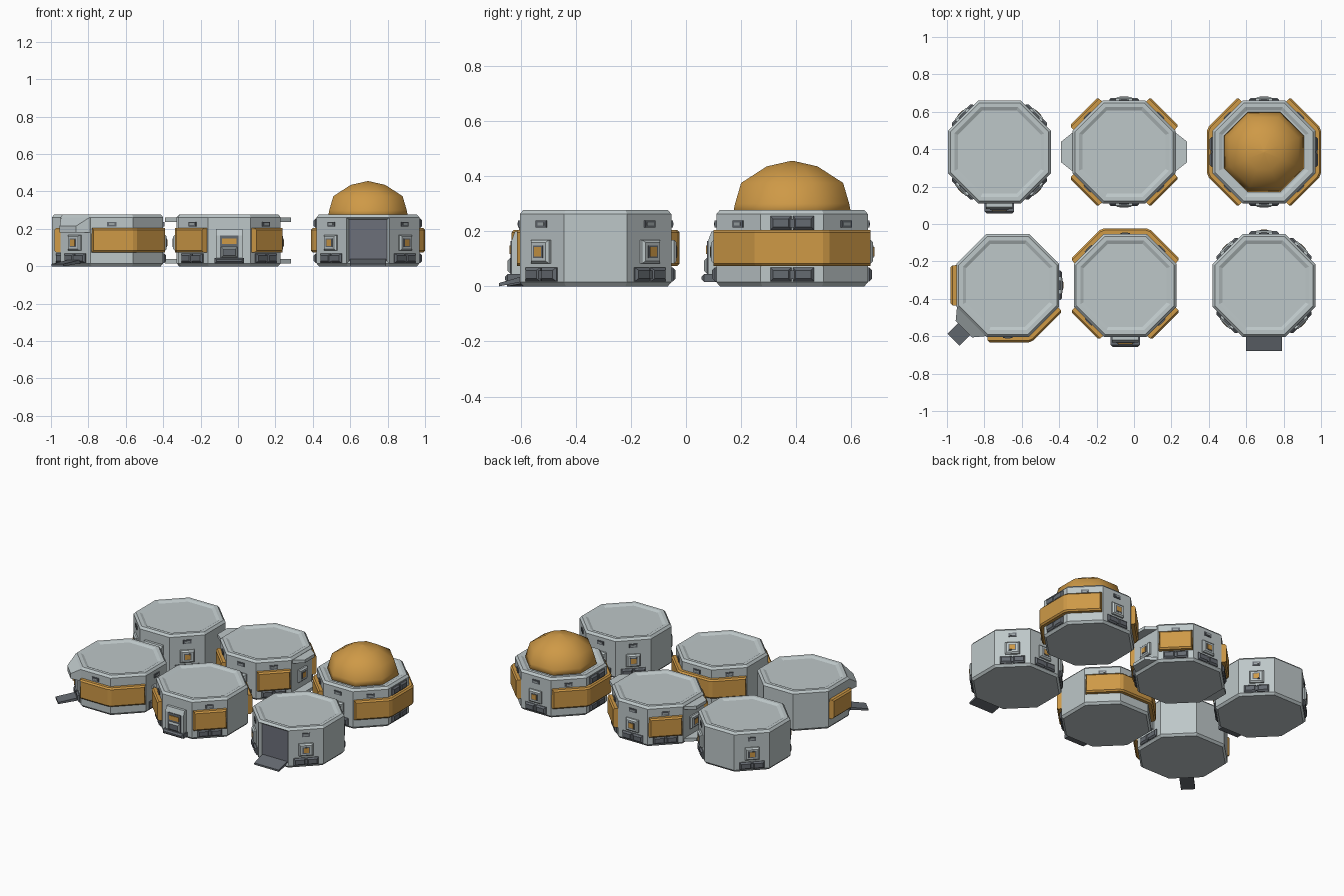
import bpy, bmesh, math

if "Cube" in bpy.data.objects:
    bpy.data.objects.remove(bpy.data.objects["Cube"])

# colours (linear)
COLOURS = {
    "wall_grey": (0.51, 0.57, 0.58), "trim_grey": (0.34, 0.38, 0.39),
    "dark_grey": (0.13, 0.145, 0.165), "door_slate": (0.15, 0.16, 0.195),
    "amber": (0.62, 0.32, 0.062),
}
NAMES = list(COLOURS)
MATS = []
for name, c in COLOURS.items():
    m = bpy.data.materials.new(name)
    m.diffuse_color = (*c, 1)
    m.use_nodes = True
    m.node_tree.nodes["Principled BSDF"].inputs["Base Color"].default_value = m.diffuse_color
    MATS.append(m)
WALL, TRIM, DARK, DOOR, AMBER = range(5)

R = 0.275                       # distance from module centre to a wall
T = math.tan(math.pi / 8)
E, NE, N, NW, W, SW, S, SE = range(0, 360, 45)


def finish(bm, name, centre):
    bmesh.ops.recalc_face_normals(bm, faces=bm.faces)
    me = bpy.data.meshes.new(name)
    bm.to_mesh(me)
    bm.free()
    for m in MATS:
        me.materials.append(m)
    ob = bpy.data.objects.new(name, me)
    ob.location = (*centre, 0)
    bpy.context.collection.objects.link(ob)
    return ob


def on_face(ang, u, out, z):
    """Point on a wall: u along it, out from the centre, z up."""
    a = math.radians(ang)
    return (out * math.cos(a) - u * math.sin(a), out * math.sin(a) + u * math.cos(a), z)


def loft(bm, rings, mats, cap0, cap1):
    """Skin closed rings of points; one colour per gap, plus two caps."""
    vs = [[bm.verts.new(p) for p in r] for r in rings]
    n = len(vs[0])
    for a, b, m in zip(vs, vs[1:], mats):
        for i in range(n):
            j = (i + 1) % n
            bm.faces.new((a[i], a[j], b[j], b[i])).material_index = m
    bm.faces.new(vs[0]).material_index = cap0
    bm.faces.new(vs[-1]).material_index = cap1


def octagon(r, z):
    k = r / math.cos(math.pi / 8)
    return [(k * math.cos(math.pi / 8 + i * math.pi / 4),
             k * math.sin(math.pi / 8 + i * math.pi / 4), z) for i in range(8)]


def plate(bm, ang, u, hw, z0, z1, o0, o1, mat, ch=0.0, cap=None):
    """Block on a wall; ch tapers its outer face."""
    def ring(o, c):
        return [on_face(ang, u + sx * (hw - c), o, z) for sx, z in
                ((-1, z0 + c), (1, z0 + c), (1, z1 - c), (-1, z1 - c))]
    loft(bm, [ring(o0, 0), ring(o1 - ch, 0), ring(o1, ch)], [mat, mat],
         mat, mat if cap is None else cap)


def vent(bm, ang):
    plate(bm, ang, 0, 0.026, 0.213, 0.238, R - 0.01, R + 0.006, DARK)
    plate(bm, ang, 0, 0.016, 0.220, 0.231, R, R + 0.008, TRIM)


def humps(bm, ang, z0=0.018):
    for u in (-0.041, 0.041):
        plate(bm, ang, u, 0.038, z0, z0 + 0.05, R - 0.01, R + 0.015, DARK, 0.010)
    plate(bm, ang, 0, 0.012, z0 + 0.008, z0 + 0.04, R - 0.01, R + 0.010, DARK)


def window(bm, ang):
    plate(bm, ang, 0, 0.046, 0.083, 0.168, R - 0.01, R + 0.019, WALL, 0.009)
    plate(bm, ang, 0, 0.024, 0.103, 0.148, R, R + 0.021, DARK)
    plate(bm, ang, 0, 0.017, 0.109, 0.142, R, R + 0.023, AMBER)


def window_unit(bm, ang):
    window(bm, ang)
    vent(bm, ang)
    humps(bm, ang)


def terminal(bm, ang):
    """Large console with hood, screen and dark foot."""
    def ring(s):
        return [on_face(ang, s, o, z) for o, z in
                ((R - 0.01, 0.018), (R + 0.03, 0.018), (R + 0.03, 0.165),
                 (R + 0.018, 0.198), (R - 0.01, 0.198))]
    loft(bm, [ring(-0.07), ring(0.07)], [WALL], WALL, WALL)
    plate(bm, ang, 0, 0.050, 0.045, 0.165, R, R + 0.034, DARK)
    plate(bm, ang, 0, 0.038, 0.118, 0.148, R, R + 0.038, AMBER)
    plate(bm, ang, 0, 0.045, 0.045, 0.105, R, R + 0.045, TRIM, 0.012, DARK)
    plate(bm, ang, 0, 0.078, 0.015, 0.045, R, R + 0.054, DARK, 0.01)


def band(bm, first, count):
    """Amber armour band with chamfered corners around neighbouring walls."""
    prof = [(R - 0.01, 0.073), (R + 0.021, 0.073), (R + 0.030, 0.083),
            (R + 0.030, 0.195), (R + 0.021, 0.205), (R - 0.01, 0.205)]
    last = first + 45 * (count - 1)

    def end(ang, s):
        return [on_face(ang, s * (0.108 - max(0, o - R - 0.02)), o, z) for o, z in prof]
    rings = [end(first, -1)]
    for k in range(count - 1):
        for a, s in ((first + 45 * k, 1), (first + 45 * k + 45, -1)):
            rings.append([on_face(a, s * (o * T - 0.014 * (o > R)), o, z) for o, z in prof])
    rings.append(end(last, 1))
    loft(bm, rings, [AMBER] * (len(rings) - 1), AMBER, AMBER)


def wedge(bm, ang, w0, w1, o0, o1, z0, z1, z2, mat):
    """Narrowing block whose top goes from z1 at the wall to z2 outside."""
    def ring(o, w, zt):
        return [on_face(ang, u, o, z) for u, z in ((-w, z0), (w, z0), (w, zt), (-w, zt))]
    loft(bm, [ring(o0, w0, z1), ring(o1, w1, z2)], [mat], mat, mat)


def ramp(bm, ang, hw, o0, o1):
    def ring(u):
        return [on_face(ang, u, o, z) for o, z in
                ((o0, 0.018), (o0, 0.038), (o1, 0.012), (o1, 0.0))]
    loft(bm, [ring(-hw), ring(hw)], [DARK], DARK, DARK)


def shell(name, centre, door=None):
    """Octagonal hull with chamfered base and recessed roof panel."""
    bm = bmesh.new()
    rings = [octagon(r, z) for r, z in ((0.262, 0), (R, 0.015), (R, 0.262),
                                        (0.262, 0.277), (0.240, 0.277), (0.222, 0.268))]
    loft(bm, rings, [WALL] * 5, WALL, WALL)
    bmesh.ops.recalc_face_normals(bm, faces=bm.faces)
    if door is not None:
        d = on_face(door, 0, 1, 0)
        f = next(g for g in bm.faces if g.normal.x * d[0] + g.normal.y * d[1] > 0.99)
        bmesh.ops.inset_individual(bm, faces=[f], thickness=0.018, depth=-0.018)
        f.material_index = DOOR
    finish(bm, name + "_hull", centre)


def details(name, centre, items):
    bm = bmesh.new()
    for fn, *args in items:
        fn(bm, *args)
    finish(bm, name, centre)


DIAG = (NE, NW, SW, SE)
A, B, C = (-0.72, 0.385), (-0.053, 0.385), (0.695, 0.385)
D, E2, F = (-0.675, -0.328), (-0.047, -0.328), (0.695, -0.328)

# storage module, back left
shell("storage", A)
details("storage_windows", A, [(window_unit, a) for a in DIAG])
details("storage_console", A, [(terminal, S)])

# junction module with docking collars, back middle
shell("junction", B)
details("junction_armour", B, [(band, a, 1) for a in DIAG])
details("junction_fittings", B, [(f, a) for a in DIAG for f in (vent, humps)]
        + [(window_unit, N), (window_unit, S), (window, E), (window, W)])
details("junction_collars", B, [(wedge, a, 0.112, 0.055, R - 0.01, 0.337, z, z + 0.022, z + 0.022, WALL)
                                for a in (E, W) for z in (0.016, 0.238)])

# domed module, back right
shell("dome_module", C)
details("dome_armour", C, [(band, NW, 3), (band, SE, 3)])
details("dome_fittings", C, [(window_unit, N), (window_unit, S)] + [(vent, a) for a in DIAG]
        + [(humps, a, z) for a in (E, W) for z in (0.018, 0.205)])
bm = bmesh.new()
loft(bm, [octagon(r, z) for r, z in ((0.215, 0.26), (0.207, 0.30), (0.185, 0.375), (0.092, 0.435),
                                    (0.004, 0.455))], [AMBER] * 4, AMBER, AMBER)
dome = finish(bm, "amber_dome", C)
for p in dome.data.polygons:
    p.use_smooth = True

# entry module with corner canopy and ramp, front left
shell("porch_module", D)
details("porch_armour", D, [(band, S, 2), (band, W, 1)])
details("porch_fittings", D, [(window_unit, E), (vent, S), (window, SW), (humps, SW)])
details("porch_canopy", D, [(wedge, SW, 0.113, 0.062, R - 0.005, 0.332, 0.18, 0.266, 0.215, WALL)])
details("porch_ramp", D, [(ramp, SW, 0.045, R - 0.01, 0.41)])

# console module, front middle
shell("console_module", E2)
details("console_armour", E2, [(band, NE, 3), (band, SW, 1), (band, SE, 1)])
details("console", E2, [(terminal, S)])
details("console_fittings", E2, [(f, a) for a in (SW, SE) for f in (vent, humps)]
        + [(vent, a) for a in (NE, N, NW)])

# hangar module with wide door and ramp, front right
shell("hangar", F, S)
details("hangar_windows", F, [(window_unit, a) for a in DIAG + (N,)])
details("hangar_ramp", F, [(ramp, S, 0.095, R - 0.015, 0.35)])
